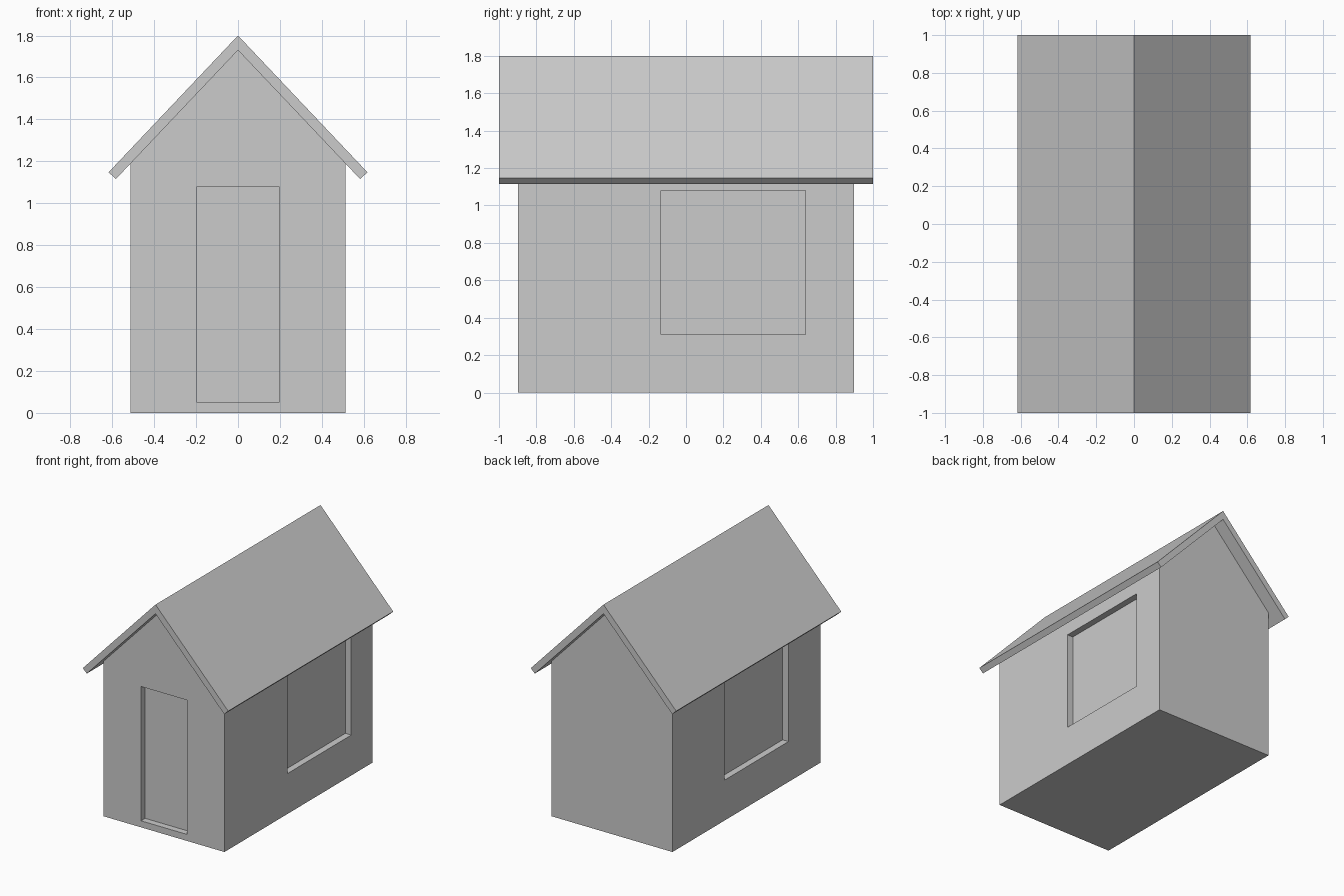
import bpy
import bmesh
from mathutils import Vector

cube = bpy.data.objects.get("Cube")
if cube:
    bpy.data.objects.remove(cube, do_unlink=True)

grey = bpy.data.materials.new("light_grey")
grey.use_nodes = True
COLOUR = (0.6, 0.6, 0.6, 1)
grey.diffuse_color = COLOUR
grey.node_tree.nodes["Principled BSDF"].inputs["Base Color"].default_value = COLOUR

HALF_X, HALF_Y = 0.513, 0.897
APEX, INNER_APEX = 1.8, 1.73
EAVE = Vector((0.617, 1.148))
LIP = Vector((0.583, 1.115))
RECESS = 0.05


def prism(name, profile, half_length):
    """Extrude an x-z profile evenly along y."""
    bm = bmesh.new()
    base = bm.faces.new([bm.verts.new((x, -half_length, z)) for x, z in profile])
    grown = bmesh.ops.extrude_face_region(bm, geom=[base])["geom"]
    moved = [v for v in grown if isinstance(v, bmesh.types.BMVert)]
    bmesh.ops.translate(bm, verts=moved, vec=(0, 2 * half_length, 0))
    bmesh.ops.recalc_face_normals(bm, faces=bm.faces)
    mesh = bpy.data.meshes.new(name)
    bm.to_mesh(mesh)
    bm.free()
    mesh.materials.append(grey)
    obj = bpy.data.objects.new(name, mesh)
    bpy.context.collection.objects.link(obj)
    return obj


def cut(target, name, low, high):
    """Cut a box-shaped recess out of the target."""
    low, high = Vector(low), Vector(high)
    bpy.ops.mesh.primitive_cube_add(size=1, location=(low + high) / 2)
    box = bpy.context.object
    box.name = name
    box.scale = high - low
    box.data.materials.append(grey)
    box.hide_render = True
    box.hide_set(True)
    box.display_type = 'WIRE'
    mod = target.modifiers.new(name, 'BOOLEAN')
    mod.operation = 'DIFFERENCE'
    mod.solver = 'EXACT'
    mod.object = box
    return box


# Solid walls with a gable at each end
slope = (INNER_APEX - LIP.y) / LIP.x
wall_top = INNER_APEX - slope * HALF_X
walls = prism("walls", [(-HALF_X, 0), (HALF_X, 0), (HALF_X, wall_top),
                        (0, INNER_APEX), (-HALF_X, wall_top)], HALF_Y)

# Roof of two sloping slabs joined at the ridge
prism("roof", [(0, APEX), EAVE, LIP, (0, INNER_APEX),
               (-LIP.x, LIP.y), (-EAVE.x, EAVE.y)], 1)

# Door and window recesses
cutters = [
    cut(walls, "door_recess", (-0.195, -1, 0.05), (0.195, RECESS - HALF_Y, 1.08)),
    cut(walls, "left_window_recess", (HALF_X - RECESS, -0.135, 0.31), (0.7, 0.64, 1.08)),
    cut(walls, "right_window_recess", (-0.7, -0.51, 0.31), (RECESS - HALF_X, 0.265, 1.08)),
]

# Bake the cuts into the walls and drop the cutters
bpy.context.view_layer.objects.active = walls
for mod in list(walls.modifiers):
    bpy.ops.object.modifier_apply(modifier=mod.name)
for box in cutters:
    bpy.data.objects.remove(box, do_unlink=True)
